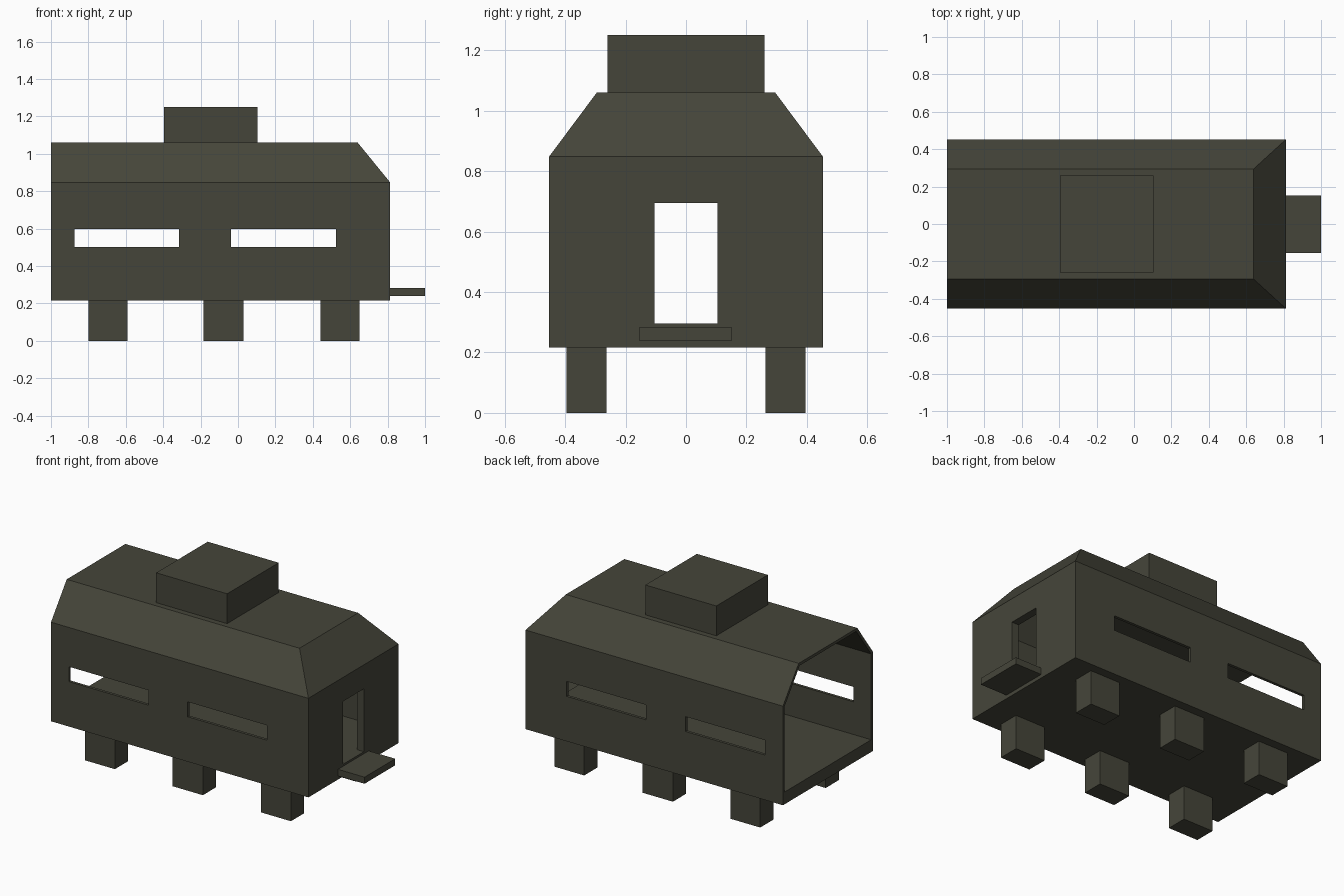
import bpy
import bmesh

if "Cube" in bpy.data.objects:
    bpy.data.objects.remove(bpy.data.objects["Cube"])

olive = bpy.data.materials.new("dark olive")
olive.diffuse_color = (0.06, 0.06, 0.042, 1)
olive.use_nodes = True
olive.node_tree.nodes["Principled BSDF"].inputs["Base Color"].default_value = olive.diffuse_color


def finish(name, bm):
    bmesh.ops.recalc_face_normals(bm, faces=bm.faces)
    mesh = bpy.data.meshes.new(name)
    bm.to_mesh(mesh)
    bm.free()
    mesh.materials.append(olive)
    ob = bpy.data.objects.new(name, mesh)
    bpy.context.collection.objects.link(ob)
    return ob


def box(name, x0, x1, y0, y1, z0, z1):
    bm = bmesh.new()
    bmesh.ops.create_cube(bm, size=1)
    for v in bm.verts:
        v.co = ((x0 + x1) / 2 + v.co.x * (x1 - x0),
                (y0 + y1) / 2 + v.co.y * (y1 - y0),
                (z0 + z1) / 2 + v.co.z * (z1 - z0))
    return finish(name, bm)


def hull(name, x0, x1, x_hip, half, half_top, z0, z_eave, z_top):
    """Six-sided section run along x, with the roof sloping down at the x1 end."""
    prof = [(-half, z0), (half, z0), (half, z_eave),
            (half_top, z_top), (-half_top, z_top), (-half, z_eave)]
    bm = bmesh.new()
    a = [bm.verts.new((x0, y, z)) for y, z in prof]
    b = [bm.verts.new((x_hip if z == z_top else x1, y, z)) for y, z in prof]
    bm.faces.new(a)
    bm.faces.new([b[i] for i in (0, 1, 2, 5)])   # end wall
    bm.faces.new([b[i] for i in (2, 3, 4, 5)])   # end roof slope
    for i in range(6):
        j = (i + 1) % 6
        bm.faces.new((a[i], a[j], b[j], b[i]))
    return finish(name, bm)


def cut(target, cutter):
    mod = target.modifiers.new("cut", 'BOOLEAN')
    mod.operation = 'DIFFERENCE'
    mod.solver = 'EXACT'
    mod.object = cutter
    deps = bpy.context.evaluated_depsgraph_get()
    mesh = bpy.data.meshes.new_from_object(target.evaluated_get(deps))
    target.modifiers.clear()
    target.data = mesh
    bpy.data.objects.remove(cutter)


# Hollow body, open at the left end
body = hull("body_shell", -1, 0.813, 0.64, 0.453, 0.295, 0.217, 0.848, 1.06)
cut(body, hull("cavity", -1.2, 0.763, 0.615, 0.435, 0.285, 0.295, 0.841, 1.042))

# Window slits through both sides, and the doorway
for x0, x1 in ((-0.875, -0.315), (-0.037, 0.523)):
    cut(body, box("window_cutter", x0, x1, -0.6, 0.6, 0.503, 0.598))
cut(body, box("door_cutter", 0.7, 0.9, -0.105, 0.105, 0.295, 0.695))

# Roof box and door step
box("roof_box", -0.395, 0.105, -0.259, 0.259, 1.06, 1.25)
box("door_step", 0.813, 1.0, -0.155, 0.153, 0.24, 0.282)

# Three pairs of legs
for label, x0, x1 in (("rear", -0.80, -0.59), ("middle", -0.185, 0.03), ("front", 0.44, 0.65)):
    for side, s in (("right", -1), ("left", 1)):
        y = sorted((s * 0.263, s * 0.396))
        box(f"{label}_{side}_leg", x0, x1, y[0], y[1], 0, 0.217)
